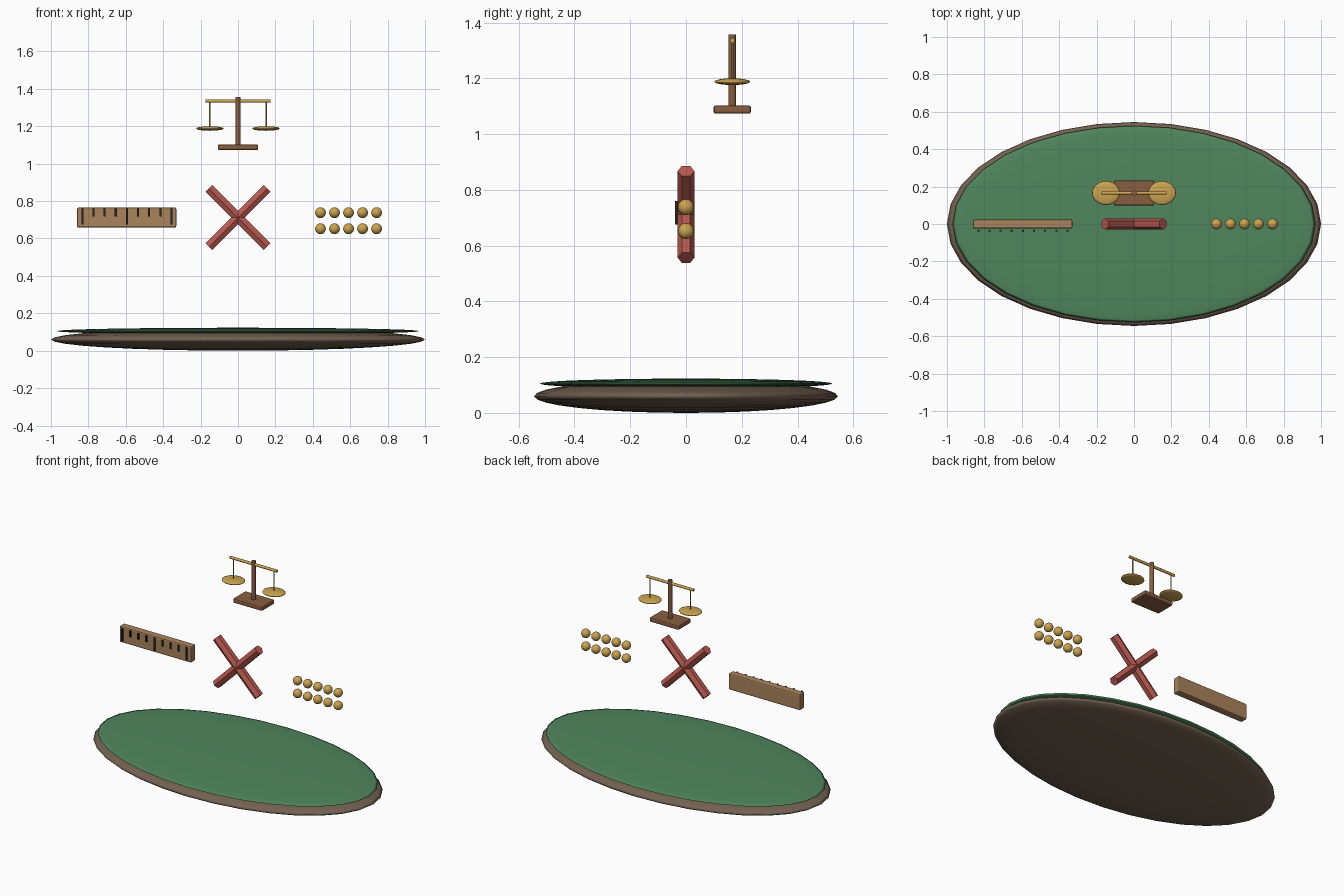
import bpy, math
from math import radians

if "Cube" in bpy.data.objects:
    bpy.data.objects.remove(bpy.data.objects["Cube"])


def material(name, r, g, b):
    m = bpy.data.materials.new(name)
    m.diffuse_color = (r, g, b, 1)
    m.use_nodes = True
    m.node_tree.nodes["Principled BSDF"].inputs["Base Color"].default_value = m.diffuse_color
    return m


BARK = material("dark_wood", 0.17, 0.12, 0.08)
GREEN = material("green_felt", 0.08, 0.24, 0.11)
RULER = material("light_wood", 0.40, 0.23, 0.11)
BLACK = material("black", 0.02, 0.02, 0.02)
RED = material("red", 0.48, 0.10, 0.08)
BRASS = material("brass", 0.60, 0.37, 0.08)
WOOD = material("brown_wood", 0.25, 0.11, 0.05)


def finish(name, mat, smooth=False):
    ob = bpy.context.object
    ob.name = name
    ob.data.materials.append(mat)
    bpy.ops.object.transform_apply(location=False, rotation=True, scale=True)
    if smooth:
        bpy.ops.object.shade_smooth_by_angle(angle=radians(40))
    return ob


def ellipsoid(name, loc, radii, mat, segments=32, rings=16):
    bpy.ops.mesh.primitive_uv_sphere_add(segments=segments, ring_count=rings,
                                         radius=1, location=loc)
    bpy.context.object.scale = radii
    ob = finish(name, mat)
    bpy.ops.object.shade_smooth()
    return ob


def box(name, loc, size, mat, bevel=0):
    bpy.ops.mesh.primitive_cube_add(size=1, location=loc)
    bpy.context.object.scale = size
    ob = finish(name, mat)
    if bevel:
        mod = ob.modifiers.new("Bevel", "BEVEL")
        mod.width = bevel
        mod.segments = 2
    return ob


def rod(name, loc, radius, length, mat, sides=12, tilt=0):
    bpy.ops.mesh.primitive_cylinder_add(vertices=sides, radius=radius, depth=length,
                                        location=loc, rotation=(0, radians(tilt), 0))
    return finish(name, mat, smooth=sides > 8)


# oval table: dark body with a green top
ellipsoid("table_base", (0, 0, 0.06), (1.0, 0.545, 0.06), BARK)
ellipsoid("table_top", (0, 0, 0.105), (0.97, 0.525, 0.018), GREEN)

# ruler with nine marks, every fourth one long
box("ruler", (-0.595, 0, 0.712), (0.53, 0.05, 0.108), RULER, 0.008)
for i in range(9):
    length = 0.085 if i % 4 == 0 else 0.042
    box(f"ruler_mark_{i + 1}", (-0.832 + i * 0.0595, -0.035, 0.76 - length / 2),
        (0.011, 0.008, length), BLACK)

# crossed six-sided sticks
for side, tilt in (("left", -45), ("right", 45)):
    rod(f"stick_{side}", (0, 0, 0.712), 0.03, 0.44, RED, 6, tilt)

# two rows of five counting beads
for row, z in enumerate((0.738, 0.652)):
    for i in range(5):
        ellipsoid(f"bead_{row + 1}_{i + 1}", (0.441 + i * 0.075, 0, z),
                  (0.029,) * 3, BRASS, 16, 8)

# balance scale
Y = 0.166
box("scale_foot", (0, Y, 1.088), (0.216, 0.134, 0.03), WOOD, 0.008)
rod("scale_post", (0, Y, 1.225), 0.014, 0.265, WOOD)
rod("scale_beam", (0, Y, 1.335), 0.009, 0.35, BRASS, tilt=90)
for side, s in (("left", -1), ("right", 1)):
    rod(f"scale_wire_{side}", (s * 0.15, Y, 1.262), 0.004, 0.145, BRASS, 8)
    ellipsoid(f"scale_pan_{side}", (s * 0.15, Y, 1.188), (0.074, 0.064, 0.012),
              BRASS, 24, 12)
